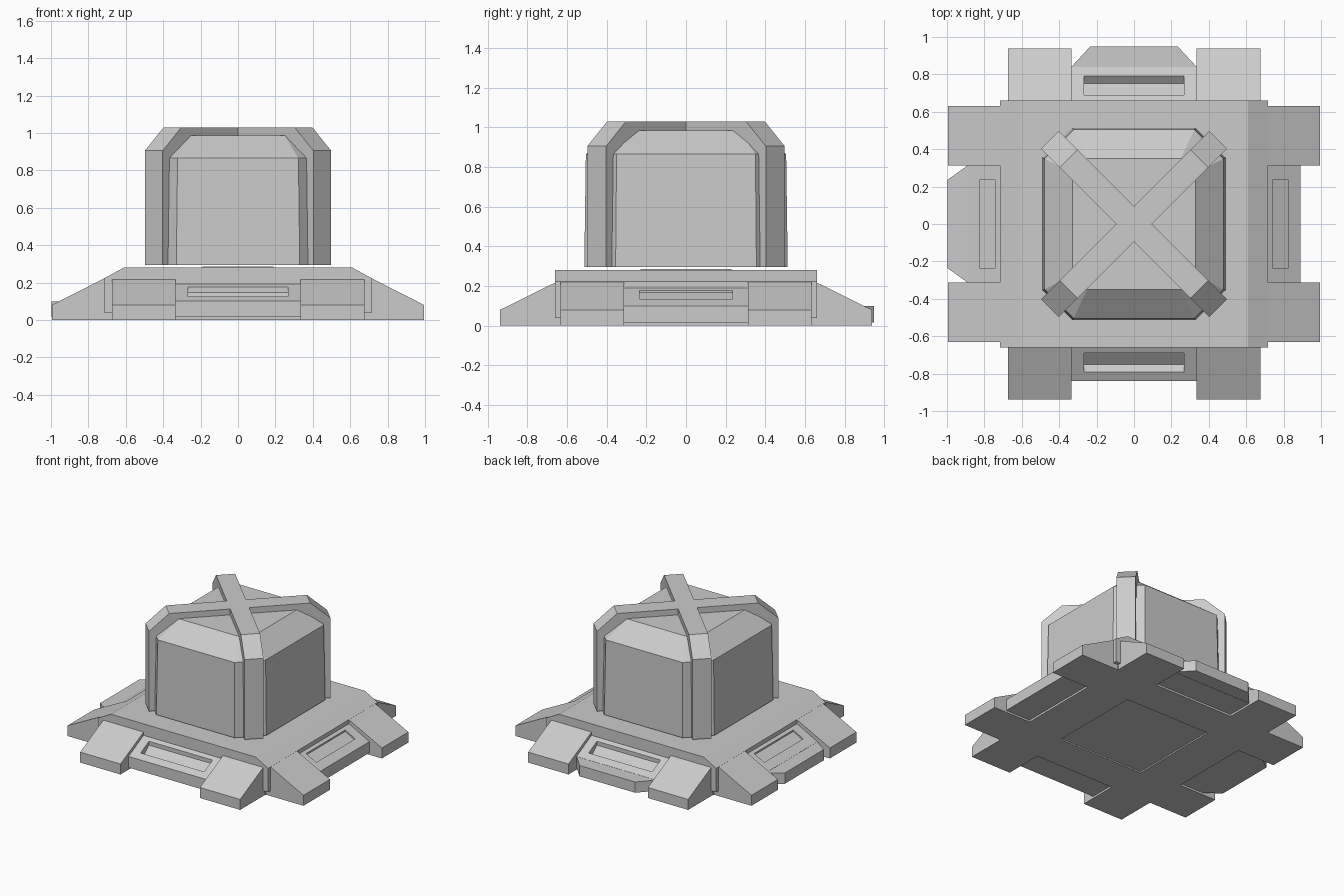
import bpy, bmesh
from math import radians, sqrt
from mathutils import Matrix, Vector

if "Cube" in bpy.data.objects:
    bpy.data.objects.remove(bpy.data.objects["Cube"])


def loft(name, rings, angle=0):
    """Closed solid through equal-length point rings, turned about z."""
    bm = bmesh.new()
    rot = Matrix.Rotation(radians(angle), 3, 'Z')
    vs = [[bm.verts.new(rot @ Vector(p)) for p in ring] for ring in rings]
    n = len(vs[0])
    for a, b in zip(vs, vs[1:]):
        for i in range(n):
            j = (i + 1) % n
            bm.faces.new((a[i], a[j], b[j], b[i]))
    bm.faces.new(vs[0][::-1])
    bm.faces.new(vs[-1])
    bmesh.ops.recalc_face_normals(bm, faces=bm.faces)
    me = bpy.data.meshes.new(name)
    bm.to_mesh(me)
    bm.free()
    ob = bpy.data.objects.new(name, me)
    bpy.context.collection.objects.link(ob)
    return ob


def side_prism(name, profile, w0, w1, angle=0):
    """Profile of (outward, up) points, extruded sideways from w0 to w1."""
    return loft(name, [[(u, w, z) for u, z in profile] for w in (w0, w1)], angle)


def plan_prism(name, plan, z0, z1, angle=0):
    return loft(name, [[(x, y, z) for x, y in plan] for z in (z0, z1)], angle)


def rect(x, y):
    return [(-x, -y), (x, -y), (x, y), (-x, y)]


def octagon(x, y, c, z):
    return [(x, -y + c, z), (x, y - c, z), (x - c, y, z), (-x + c, y, z),
            (-x, y - c, z), (-x, -y + c, z), (-x + c, -y, z), (x - c, -y, z)]


def carve(target, cutter):
    mod = target.modifiers.new("carve", 'BOOLEAN')
    mod.operation, mod.solver, mod.object = 'DIFFERENCE', 'EXACT', cutter
    bpy.context.view_layer.objects.active = target
    bpy.ops.object.modifier_apply(modifier=mod.name)
    bpy.data.objects.remove(cutter)


# Base: lower core with shallow recess below, and plate sloping down left and right
core = plan_prism("base_core", rect(0.68, 0.64), 0, 0.2)
carve(core, plan_prism("cutter", rect(0.36, 0.36), -0.1, 0.01))
side_prism("base_plate", [(-0.717, 0.04), (0.717, 0.04), (0.717, 0.222),
                          (0.61, 0.28), (-0.61, 0.28), (-0.717, 0.222)], -0.66, 0.66)
plan_prism("base_pad", rect(0.19, 0.23), 0.27, 0.285)

# Sides: right, back, left, front, each with two sloped feet and a slotted panel
sides = [("right", 0, False), ("back", 90, True), ("left", 180, True), ("front", 270, False)]
for side, ang, has_lip in sides:
    along_x = side in ("right", "left")
    if along_x:
        start, tip, inner, outer, edge = 0.7, 0.995, 0.313, 0.632, 0.89
        top = 0.23
    else:
        start, tip, inner, outer, edge = 0.645, 0.938, 0.335, 0.675, 0.84
        top = 0.225
    for s, word in ((1, "a"), (-1, "b")):
        side_prism(f"{side}_foot_{word}",
                   [(start - 0.05, 0), (tip, 0), (tip, 0.08), (start, top), (start - 0.05, top)],
                   s * inner, s * outer, ang)
    # Sloped panel between the feet
    z_in, z_out = 0.2, 0.1
    panel = side_prism(f"{side}_panel",
                       [(start - 0.03, 0.015), (edge, 0.015), (edge, z_out),
                        (start, z_in), (start - 0.03, z_in)],
                       -inner, inner, ang)
    slope = (z_out - z_in) / (edge - start)

    def on_slope(u):
        return z_in + (u - start) * slope

    if along_x:
        a, b, half, depth = 0.74, 0.825, 0.235, 0.012
        cut = [(a, on_slope(a) - depth), (b, on_slope(b) - depth),
               (b, on_slope(b) + 0.05), (a, on_slope(a) + 0.05)]
    else:
        a, b, half = 0.69, 0.79, 0.268
        cut = [(a, on_slope(a) - 0.03), (0.75, on_slope(b) - 0.03),
               (b, on_slope(b)), (b, 0.25), (a, 0.25)]
    carve(panel, side_prism("cutter", cut, -half, half, ang))
    # Chamfered outer lip
    if has_lip:
        end = edge + 0.108
        plan_prism(f"{side}_lip", [(edge - 0.02, -inner), (edge, -inner), (end, -0.235),
                                   (end, 0.235), (edge, inner), (edge - 0.02, inner)],
                   0.017, 0.099, ang)

# Body: chamfered block hovering just above the plate
loft("body", [octagon(0.488, 0.513, 0.158, 0.295), octagon(0.478, 0.505, 0.155, 0.865),
              octagon(0.33, 0.35, 0.08, 0.985)])

# Crossed ribs wrapping over the corners
outer = [(0.637, 0.295), (0.637, 0.905), (0.495, 1.03)]
inside = [(0.54, 0.295), (0.54, 0.85), (0.44, 0.95)]
arch = (outer + [(-u, z) for u, z in outer[::-1]]
        + [(-u, z) for u, z in inside] + inside[::-1])
for name, ang in (("rib_a", 45), ("rib_b", 135)):
    side_prism(name, arch, -0.067, 0.067, ang)
